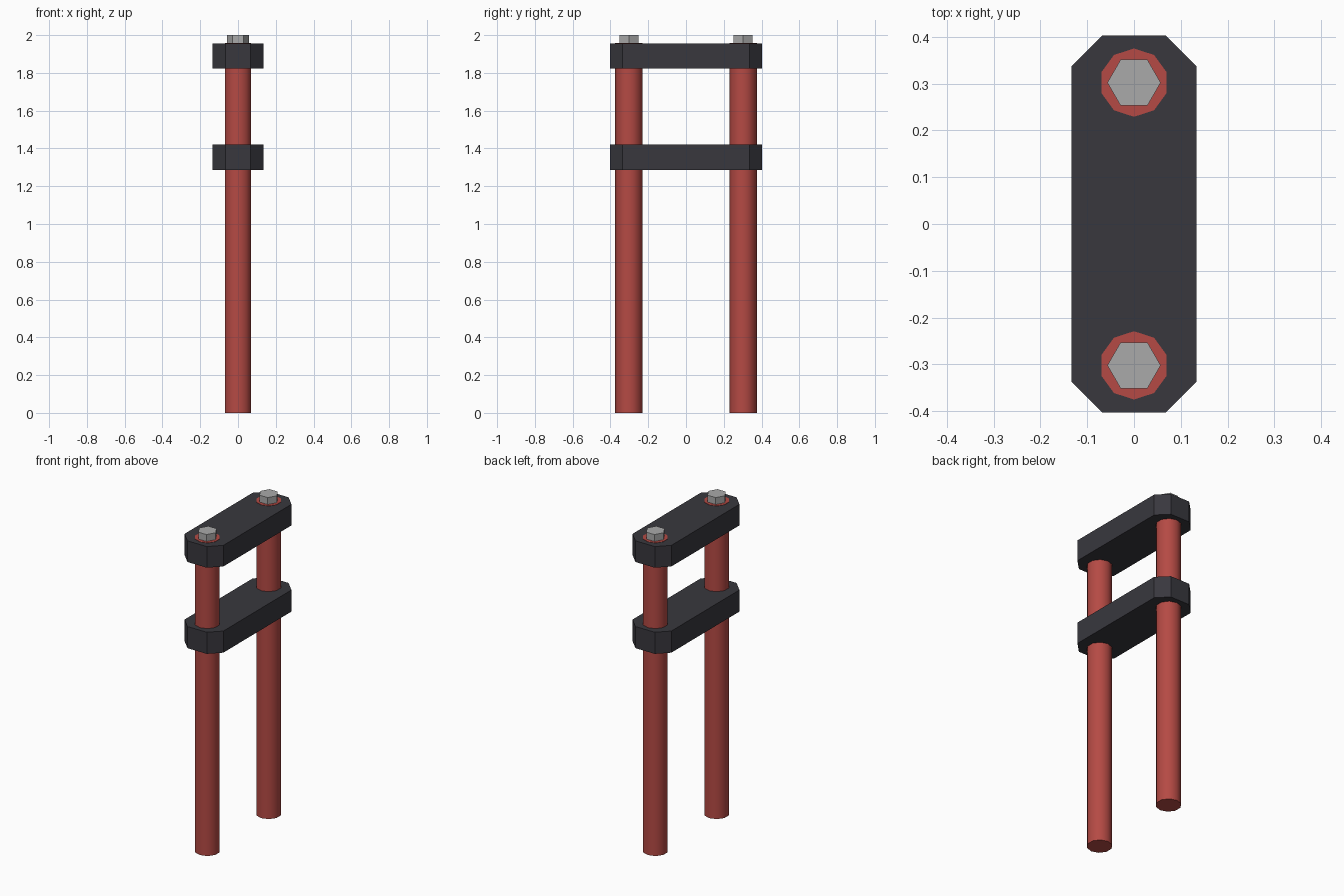
import bpy, bmesh, math

if "Cube" in bpy.data.objects:
    bpy.data.objects.remove(bpy.data.objects["Cube"])


def material(name, rgb):
    m = bpy.data.materials.new(name)
    m.diffuse_color = (*rgb, 1)
    m.use_nodes = True
    m.node_tree.nodes["Principled BSDF"].inputs["Base Color"].default_value = m.diffuse_color
    return m


RED = material("red_tube", (0.46, 0.068, 0.058))
BLACK = material("dark_clamp", (0.04, 0.039, 0.048))
GREY = material("grey_steel", (0.40, 0.40, 0.40))


def prism(name, outline, z0, z1, mat, smooth=False):
    """Extrude a flat outline from z0 up to z1."""
    bm = bmesh.new()
    base = bm.faces.new([bm.verts.new((x, y, z0)) for x, y in outline])
    top = bmesh.ops.extrude_face_region(bm, geom=[base])["geom"]
    bmesh.ops.translate(bm, vec=(0, 0, z1 - z0),
                        verts=[v for v in top if isinstance(v, bmesh.types.BMVert)])
    if base.is_valid and len(bm.faces) < len(outline) + 2:
        bm.faces.new([v for v in bm.verts if v.co.z == z0])
    bmesh.ops.recalc_face_normals(bm, faces=bm.faces[:])
    me = bpy.data.meshes.new(name)
    bm.to_mesh(me)
    bm.free()
    me.materials.append(mat)
    ob = bpy.data.objects.new(name, me)
    bpy.context.collection.objects.link(ob)
    if smooth:
        bpy.ops.object.select_all(action='DESELECT')
        ob.select_set(True)
        bpy.context.view_layer.objects.active = ob
        bpy.ops.object.shade_smooth_by_angle(angle=math.radians(50))
    return ob


def ngon(sides, radius, cy, start):
    return [(radius * math.cos(start + math.tau * i / sides),
             cy + radius * math.sin(start + math.tau * i / sides)) for i in range(sides)]


# Two clamp plates with chamfered corners
W, L, C = 0.134, 0.403, 0.067
plate = [(W, -L + C), (W, L - C), (W - C, L), (-W + C, L),
         (-W, L - C), (-W, -L + C), (-W + C, -L), (W - C, -L)]
prism("lower_clamp", plate, 1.285, 1.42, BLACK)
prism("upper_clamp", plate, 1.823, 1.955, BLACK)

# Fork tubes, showing just through the upper clamp, with hexagonal caps
for side, y in (("front", -0.302), ("back", 0.302)):
    prism(side + "_tube", ngon(10, 0.073, y, math.pi / 2), 0, 1.957, RED, True)
    prism(side + "_cap_bolt", ngon(6, 0.057, y, 0), 1.95, 2.0, GREY)
